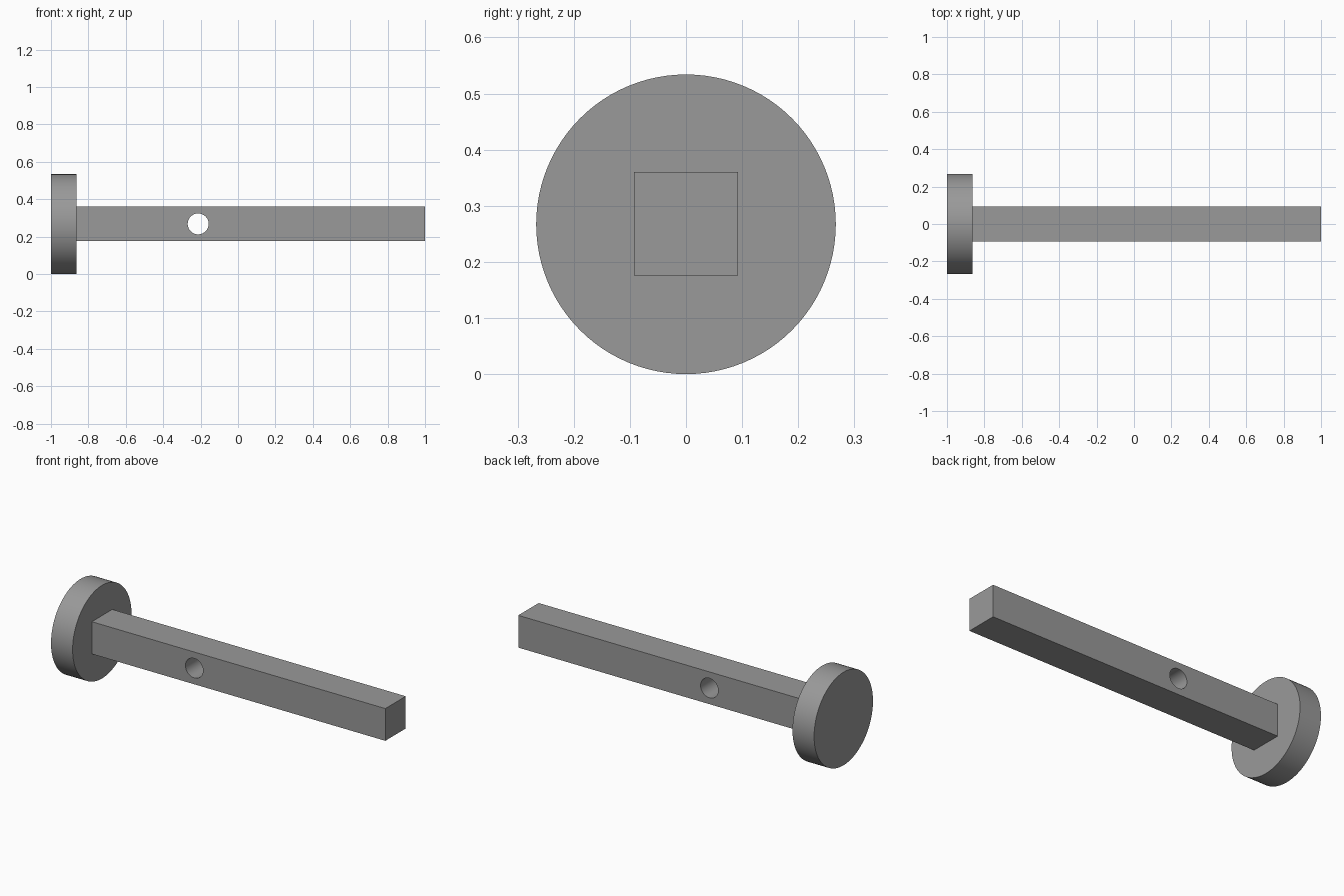
import bpy, math

if "Cube" in bpy.data.objects:
    bpy.data.objects.remove(bpy.data.objects["Cube"])

R = 0.267            # head radius, also the axis height
HEAD_END = -0.863    # inner face of the head
HALF = 0.0925        # half width of the square bar

grey = bpy.data.materials.new("mid_grey")
grey.diffuse_color = (0.32, 0.32, 0.32, 1)
grey.use_nodes = True
grey.node_tree.nodes["Principled BSDF"].inputs["Base Color"].default_value = grey.diffuse_color


def cylinder(name, radius, depth, location, rotation, sides):
    bpy.ops.mesh.primitive_cylinder_add(vertices=sides, radius=radius, depth=depth,
                                        location=location, rotation=rotation)
    ob = bpy.context.object
    ob.name = name
    ob.data.materials.append(grey)
    return ob


def smooth(ob):
    bpy.ops.object.select_all(action='DESELECT')
    ob.select_set(True)
    bpy.context.view_layer.objects.active = ob
    bpy.ops.object.shade_smooth_by_angle(angle=math.radians(30))


# Round head
head = cylinder("round_head", R, HEAD_END + 1, ((HEAD_END - 1) / 2, 0, R),
                (0, math.pi / 2, 0), 96)
smooth(head)

# Square bar
bpy.ops.mesh.primitive_cube_add(size=1, location=((HEAD_END + 1) / 2, 0, R + 0.001))
bar = bpy.context.object
bar.name = "square_bar"
bar.scale = (1 - HEAD_END, HALF * 2, HALF * 2)
bpy.ops.object.transform_apply(location=False, rotation=False, scale=True)
bar.data.materials.append(grey)

# Cross hole through the bar
cutter = cylinder("hole_cutter", 0.056, 0.5, (-0.213, 0, R + 0.001),
                  (math.pi / 2, 0, 0), 48)
cutter.hide_render = True
cut = bar.modifiers.new("cross_hole", 'BOOLEAN')
cut.operation = 'DIFFERENCE'
cut.solver = 'EXACT'
cut.object = cutter
bpy.context.view_layer.objects.active = bar
bpy.ops.object.modifier_apply(modifier=cut.name)
bpy.data.objects.remove(cutter)
smooth(bar)
